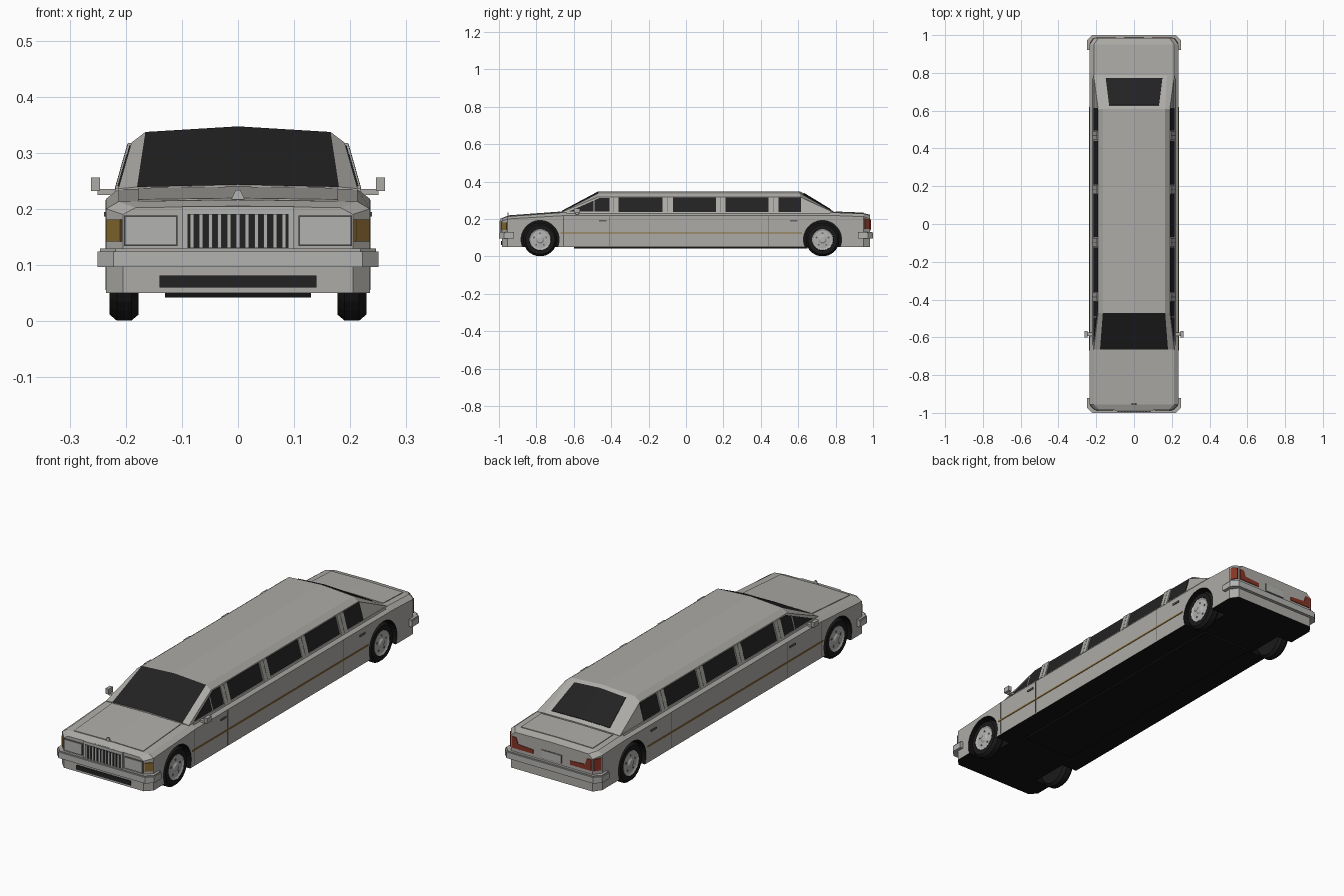
import bpy, bmesh, math
from mathutils import Vector

if "Cube" in bpy.data.objects:
    bpy.data.objects.remove(bpy.data.objects["Cube"])


def material(name, rgb):
    m = bpy.data.materials.new(name)
    m.diffuse_color = (*rgb, 1)
    m.use_nodes = True
    m.node_tree.nodes["Principled BSDF"].inputs["Base Color"].default_value = m.diffuse_color
    return m


PAINT = material("pale_grey_paint", (0.42, 0.41, 0.385))
CHROME = material("light_metal", (0.45, 0.45, 0.44))
GLASS = material("dark_glass", (0.016, 0.016, 0.017))
RUBBER = material("black_rubber", (0.010, 0.010, 0.010))
FLOOR = material("underside_black", (0.006, 0.006, 0.006))
GOLD = material("gold_stripe", (0.26, 0.15, 0.035))
AMBER = material("amber_lens", (0.24, 0.14, 0.03))
RED = material("red_lens", (0.24, 0.035, 0.02))
SEAM = material("seam_grey", (0.12, 0.12, 0.115))


def finish(name, bm, mats):
    bmesh.ops.recalc_face_normals(bm, faces=bm.faces)
    me = bpy.data.meshes.new(name)
    bm.to_mesh(me)
    bm.free()
    for m in mats:
        me.materials.append(m)
    ob = bpy.data.objects.new(name, me)
    bpy.context.collection.objects.link(ob)
    return ob


def loft(name, stations, mats, rule):
    """stations: (y, half section from bottom outside to top centre)"""
    bm = bmesh.new()
    rings = []
    for y, half in stations:
        full = half + [(-x, z) for x, z in reversed(half[:-1])]
        rings.append([bm.verts.new((x, y, z)) for x, z in full])
    n = len(rings[0])
    for a, b in zip(rings, rings[1:]):
        for i in range(n):
            j = (i + 1) % n
            bm.faces.new((a[i], a[j], b[j], b[i]))
    bm.faces.new(rings[0])
    bm.faces.new(rings[-1])
    bmesh.ops.recalc_face_normals(bm, faces=bm.faces)
    for f in bm.faces:
        f.material_index = rule(f)
    return finish(name, bm, mats)


def panel(name, pts, depth, mat, mirror=True):
    """Prism from an outline pushed along depth, with a copy mirrored in x"""
    bm = bmesh.new()
    d = Vector(depth)
    for s in ((1, -1) if mirror else (1,)):
        a = [bm.verts.new((s * x, y, z)) for x, y, z in pts]
        b = [bm.verts.new((s * (x + d.x), y + d.y, z + d.z)) for x, y, z in pts]
        n = len(a)
        bm.faces.new(a)
        bm.faces.new(b)
        for i in range(n):
            bm.faces.new((a[i], a[(i + 1) % n], b[(i + 1) % n], b[i]))
    return finish(name, bm, [mat])


def box(name, x, y, z, mat, mirror=True):
    pts = [(x[0], y[0], z[0]), (x[0], y[1], z[0]), (x[0], y[1], z[1]), (x[0], y[0], z[1])]
    return panel(name, pts, (x[1] - x[0], 0, 0), mat, mirror)


def revolve(name, profile, centre, side, mats, segs=24, index=0):
    """Spin (x, radius) profile about an axle along x"""
    bm = bmesh.new()
    rings = []
    for x, r in profile:
        rings.append([bm.verts.new((side * x, centre[0] + r * math.cos(t), centre[1] + r * math.sin(t)))
                      for t in (2 * math.pi * (k + 0.5) / segs for k in range(segs))])
    for a, b in zip(rings, rings[1:]):
        for i in range(segs):
            j = (i + 1) % segs
            bm.faces.new((a[i], a[j], b[j], b[i]))
    bm.faces.new(rings[0])
    bm.faces.new(rings[-1])
    for f in bm.faces:
        f.material_index = index
    return finish(name, bm, mats)


# Lower body with dark underside
def body_half(w, zs, zt):
    return [(w, 0.05), (w, zs), (w - 0.022, zt - 0.003), (0, zt)]


body = loft("lower_body", [(y, body_half(w, zs, zt)) for y, w, zs, zt in (
    (-0.985, 0.205, 0.190, 0.205), (-0.955, 0.235, 0.200, 0.216), (-0.65, 0.235, 0.218, 0.238),
    (0.80, 0.235, 0.218, 0.237), (0.95, 0.235, 0.212, 0.231), (0.985, 0.210, 0.200, 0.222))],
    [PAINT, FLOOR], lambda f: 1 if f.normal.z < -0.9 else 0)

# Wheels and wheel arches
WHEELS = {"front": (-0.78, 0.09), "rear": (0.73, 0.09)}
for end, c in WHEELS.items():
    for label, s in (("right", 1), ("left", -1)):
        cut = revolve("arch_cutter", [(0.155, 0.102), (0.30, 0.102)], c, s, [PAINT, FLOOR], 32, 1)
        cut.hide_render = True
        mod = body.modifiers.new("arch", 'BOOLEAN')
        mod.operation = 'DIFFERENCE'
        mod.solver = 'EXACT'
        mod.object = cut
        bpy.context.view_layer.objects.active = body
        bpy.ops.object.modifier_apply(modifier=mod.name)
        bpy.data.objects.remove(cut)
        tag = f"{end}_{label}"
        revolve(tag + "_tire", [(0.177, 0.05), (0.177, 0.079), (0.190, 0.09), (0.216, 0.09),
                                (0.229, 0.079), (0.229, 0.058), (0.220, 0.056)], c, s, [RUBBER])
        revolve(tag + "_hubcap", [(0.218, 0.058), (0.229, 0.057), (0.225, 0.048),
                                  (0.227, 0.022), (0.232, 0.014)], c, s, [CHROME])
        for k in range(5):
            t = math.pi / 2 + k * math.tau / 5
            revolve(f"{tag}_hub_hole_{k}", [(0.22, 0.005), (0.2275, 0.005)],
                    (c[0] + 0.034 * math.cos(t), c[1] + 0.034 * math.sin(t)), s, [SEAM], 8)

# Cabin, with the windscreen as its sloping front faces
def side_x(z):
    return 0.215 - (z - 0.23) * 0.025 / 0.088


roof = [(0.215, 0.23), (0.19, 0.318), (0.165, 0.337), (0, 0.347)]
loft("cabin", [
    (-0.665, [(0.215, 0.23), (side_x(0.236), 0.236), (0.18, 0.239), (0, 0.243)]),
    (-0.47, roof), (0.61, roof),
    (0.79, [(0.215, 0.23), (side_x(0.235), 0.235), (0.175, 0.237), (0, 0.239)])],
    [PAINT, GLASS],
    lambda f: 1 if f.normal.z > 0.5 and f.normal.y < -0.3 and abs(f.calc_center_median().x) < 0.12 else 0)

panel("rear_window", [(0, 0.628, 0.337), (0.132, 0.628, 0.328), (0.15, 0.772, 0.2465), (0, 0.772, 0.2495)],
      (0, 0.002, 0.003), GLASS)


# Side windows and pillars, lying on the sloping cabin sides
def side_panel(name, yz, thick, mat):
    panel(name, [(side_x(z) - 0.002, y, z) for y, z in yz], (thick + 0.002, 0, 0), mat)


def rect(y0, y1, z0, z1):
    return [(y0, z0), (y1, z0), (y1, z1), (y0, z1)]


side_panel("front_side_window", [(-0.625, 0.240), (-0.485, 0.302), (-0.46, 0.313), (-0.41, 0.313), (-0.41, 0.240)],
           0.002, GLASS)
side_panel("quarter_light_bar", rect(-0.495, -0.489, 0.240, 0.298), 0.003, PAINT)
for k, (a, b) in enumerate(((-0.36, -0.125), (-0.07, 0.16), (0.21, 0.44), (0.495, 0.615))):
    side_panel(f"side_window_{k}", rect(a, b, 0.238, 0.314), 0.002, GLASS)
    side_panel(f"side_pillar_{k}", rect(a - 0.05, a - 0.003, 0.235, 0.317), 0.006, PAINT)
    side_panel(f"pillar_groove_{k}", rect(a - 0.028, a - 0.025, 0.237, 0.316), 0.0065, SEAM)
side_panel("belt_moulding", rect(-0.64, 0.77, 0.229, 0.237), 0.005, CHROME)

# Hood and trunk lids
panel("hood_lid", [(0, -0.95, 0.2163), (0.178, -0.95, 0.2138), (0.178, -0.67, 0.2343), (0, -0.67, 0.2367)],
      (0, 0, 0.003), PAINT)
panel("trunk_lid", [(0, 0.80, 0.237), (0.185, 0.80, 0.2345), (0.185, 0.948, 0.2285), (0, 0.948, 0.231)],
      (0, 0, 0.003), PAINT)

# Bumpers wrapping the corners
for end, s in (("front", -1), ("rear", 1)):
    for part, grow, z0, z1, m in (("bumper", 0, 0.096, 0.124, CHROME), ("bumper_strip", -0.004, 0.124, 0.129, PAINT)):
        plan = [(0, 1.0), (0.222, 1.0), (0.25, 0.972), (0.25, 0.92), (0.225, 0.92), (0.20, 0.95), (0, 0.95)]
        panel(f"{end}_{part}", [(x + (grow if x > 0.21 else 0), s * (y + (grow if y > 0.96 else 0)), z0)
                                for x, y in plan], (0, 0, z1 - z0), m)

# Front: grille, headlights, corner lamps, air slot, ornament
box("grille_frame", (-0.1, 0.1), (-0.991, -0.98), (0.123, 0.204), CHROME, False)
box("grille_opening", (-0.09, 0.09), (-0.993, -0.985), (0.130, 0.191), GLASS, False)
for k in range(11):
    x = (k - 5) * 0.0164
    box(f"grille_bar_{k}", (x - 0.0035, x + 0.0035), (-0.996, -0.985), (0.130, 0.191), CHROME, False)
box("headlight_rim", (0.108, 0.203), (-0.988, -0.98), (0.134, 0.188), SEAM)
box("headlight", (0.110, 0.201), (-0.991, -0.98), (0.136, 0.186), CHROME)
panel("front_corner_lamp", [(0.207, -0.983, 0.142), (0.232, -0.958, 0.142), (0.232, -0.958, 0.181),
                            (0.207, -0.983, 0.181)], (0.003, -0.003, 0), AMBER)
box("air_slot", (-0.14, 0.14), (-0.988, -0.98), (0.06, 0.081), GLASS, False)
panel("hood_ornament", [(-0.012, -0.955, 0.217), (0.012, -0.955, 0.217), (0.004, -0.955, 0.234),
                        (-0.004, -0.955, 0.234)], (0, 0.005, 0), CHROME, False)

# Rear: tail lights and plate
panel("rear_corner_lamp", [(0.212, 0.9815, 0.145), (0.232, 0.9535, 0.145), (0.232, 0.9535, 0.202),
                           (0.212, 0.9815, 0.199)], (0.004, 0.003, 0), RED)
panel("tail_light", [(0.203, 0.98, 0.145), (0.203, 0.98, 0.197), (0.182, 0.98, 0.197), (0.172, 0.98, 0.168),
                     (0.095, 0.98, 0.163), (0.095, 0.98, 0.145)], (0, 0.008, 0), RED)
box("plate_rim", (-0.052, 0.052), (0.98, 0.987), (0.138, 0.177), SEAM, False)
box("rear_plate", (-0.05, 0.05), (0.98, 0.989), (0.14, 0.175), CHROME, False)

# Side details: stripe, seams, handles, mirrors
box("side_stripe", (0.232, 0.2375), (-0.67, 0.62), (0.121, 0.128), GOLD)
for k, y in enumerate((-0.655, -0.41, 0.44)):
    box(f"door_seam_{k}", (0.232, 0.2358), (y - 0.0015, y + 0.0015), (0.055, 0.216), SEAM)
for k, y in enumerate((-0.445, 0.575)):
    box(f"door_handle_{k}", (0.232, 0.239), (y - 0.02, y + 0.02), (0.186, 0.194), SEAM)
box("mirror_arm", (0.205, 0.25), (-0.592, -0.575), (0.225, 0.235), PAINT)
box("mirror", (0.246, 0.262), (-0.60, -0.567), (0.232, 0.256), PAINT)

# Underside tray
box("underside_tray", (-0.13, 0.13), (-0.60, 0.65), (0.042, 0.052), FLOOR, False)
